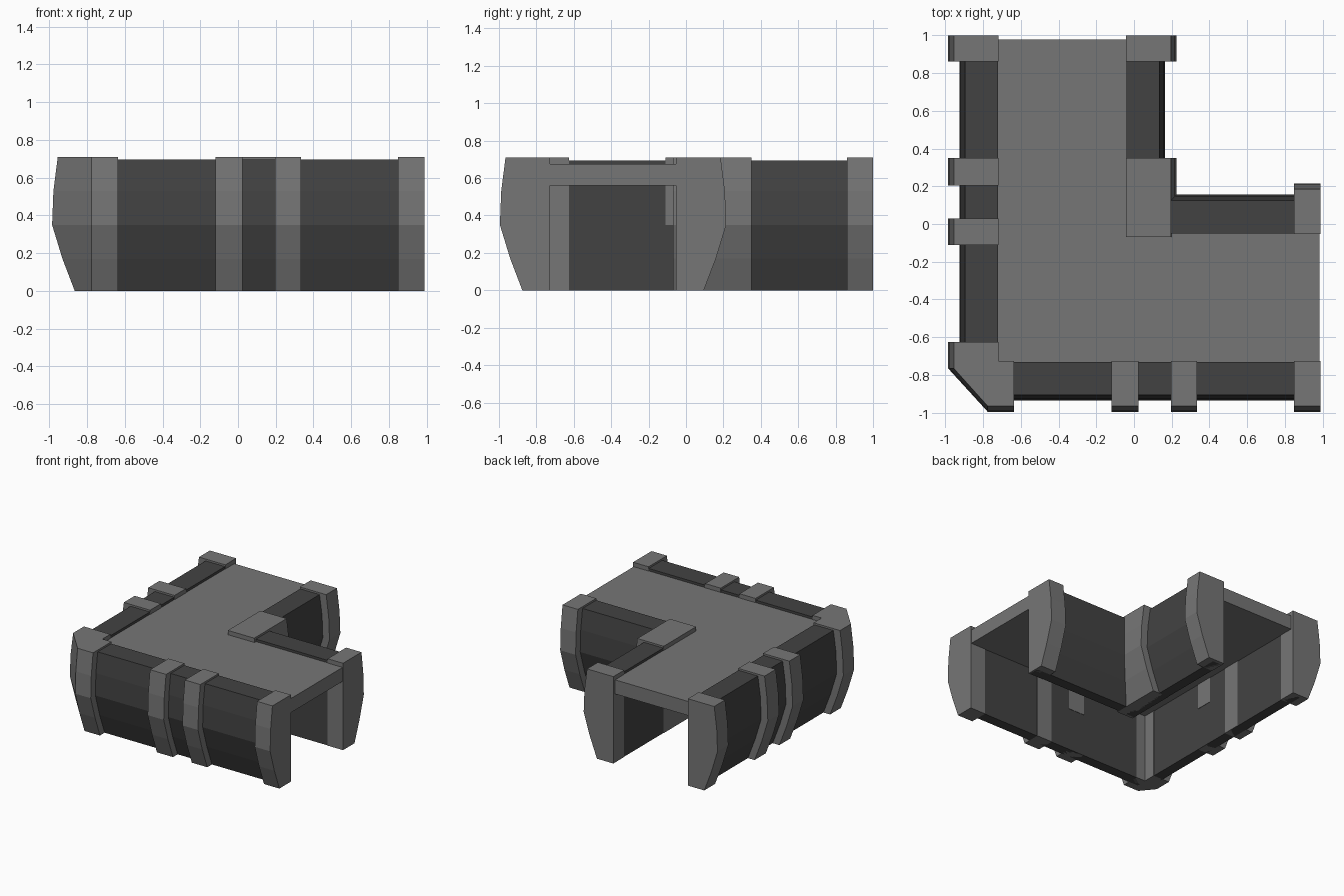
import bpy
import bmesh

cube = bpy.data.objects.get("Cube")
if cube:
    bpy.data.objects.remove(cube, do_unlink=True)


def material(name, value):
    mat = bpy.data.materials.new(name)
    mat.use_nodes = True
    color = (value, value, value, 1)
    mat.diffuse_color = color
    mat.node_tree.nodes["Principled BSDF"].inputs["Base Color"].default_value = color
    return mat


LIGHT = material("light_grey", 0.18)
DARK = material("dark_grey", 0.055)


def loft(name, rings, mat):
    """Skin matching rings of points and cap both ends."""
    bm = bmesh.new()
    loops = [[bm.verts.new(p) for p in ring] for ring in rings]
    for low, high in zip(loops, loops[1:]):
        for i in range(len(low)):
            j = (i + 1) % len(low)
            bm.faces.new((low[i], low[j], high[j], high[i]))
    bm.faces.new(loops[0])
    bm.faces.new(loops[-1])
    bmesh.ops.recalc_face_normals(bm, faces=bm.faces)
    mesh = bpy.data.meshes.new(name)
    bm.to_mesh(mesh)
    bm.free()
    mesh.materials.append(mat)
    obj = bpy.data.objects.new(name, mesh)
    bpy.context.collection.objects.link(obj)
    return obj


# Bulged wall section: (distance outward from the inner face, height)
BULGE = [(0.145, 0), (0.21, 0.17), (0.265, 0.35), (0.258, 0.53), (0.235, 0.71)]
PANEL = [(d - 0.06, min(z, 0.695)) for d, z in BULGE] + [(0, 0.695), (0, 0)]
LIP = 0.003
RIB = BULGE + [(-LIP, 0.71), (-LIP, 0)]
HALF_RIB = BULGE + [(-LIP, 0.71), (-LIP, 0.35), (LIP, 0.35), (LIP, 0)]

# Inner faces of the four walls: axis they run along, position, outward sign
WEST, SOUTH, EAST, NORTH = -0.72, -0.73, -0.04, -0.05
WALLS = {
    "front": ("x", SOUTH, -1),
    "right": ("y", WEST, -1),
    "inner_left": ("y", EAST, 1),
    "inner_back": ("x", NORTH, 1),
}


def wall_part(name, wall, start, end, section, mat):
    axis, base, sign = WALLS[wall]
    rings = []
    for t in (start, end):
        if axis == "x":
            rings.append([(t, base + sign * d, z) for d, z in section])
        else:
            rings.append([(base + sign * d, t, z) for d, z in section])
    return loft(wall + "_" + name, rings, mat)


# Dark wall panels
wall_part("panel", "front", WEST, 0.975, PANEL, DARK)
wall_part("panel", "right", SOUTH, 0.975, PANEL, DARK)
wall_part("panel", "inner_left", NORTH, 0.975, PANEL, DARK)
wall_part("panel", "inner_back", EAST, 0.975, PANEL, DARK)

# Ribs in the middle of the outer walls and at the open ends
wall_part("near_rib", "front", -0.12, 0.025, HALF_RIB, LIGHT)
wall_part("far_rib", "front", 0.195, 0.335, RIB, LIGHT)
wall_part("near_rib", "right", -0.11, 0.03, HALF_RIB, LIGHT)
wall_part("far_rib", "right", 0.205, 0.35, RIB, LIGHT)
for wall in ("front", "inner_back"):
    wall_part("end_rib", wall, 0.848, 0.987, RIB, LIGHT)
for wall in ("right", "inner_left"):
    wall_part("end_rib", wall, 0.86, 1.0, RIB, LIGHT)

# Wide rib on the inside corner
wall_part("corner_rib", "inner_left", -0.07, 0.35, RIB, LIGHT)

# Chamfered pillar on the outside corner
x_in, y_in = WEST + LIP, SOUTH + LIP
loft("outer_corner_pillar", [[
    (-0.635, y_in, z), (x_in, y_in, z), (x_in, -0.625, z),
    (WEST - d, -0.625, z), (WEST - d, -0.765, z),
    (-0.775, SOUTH - d, z), (-0.635, SOUTH - d, z),
] for d, z in BULGE], LIGHT)

# L-shaped deck slab
outline = [(WEST, SOUTH), (0.982, SOUTH), (0.982, NORTH),
           (EAST, NORTH), (EAST, 0.977), (WEST, 0.977)]
loft("deck", [[(x, y, z) for x, y in outline] for z in (0.56, 0.675)], LIGHT)
